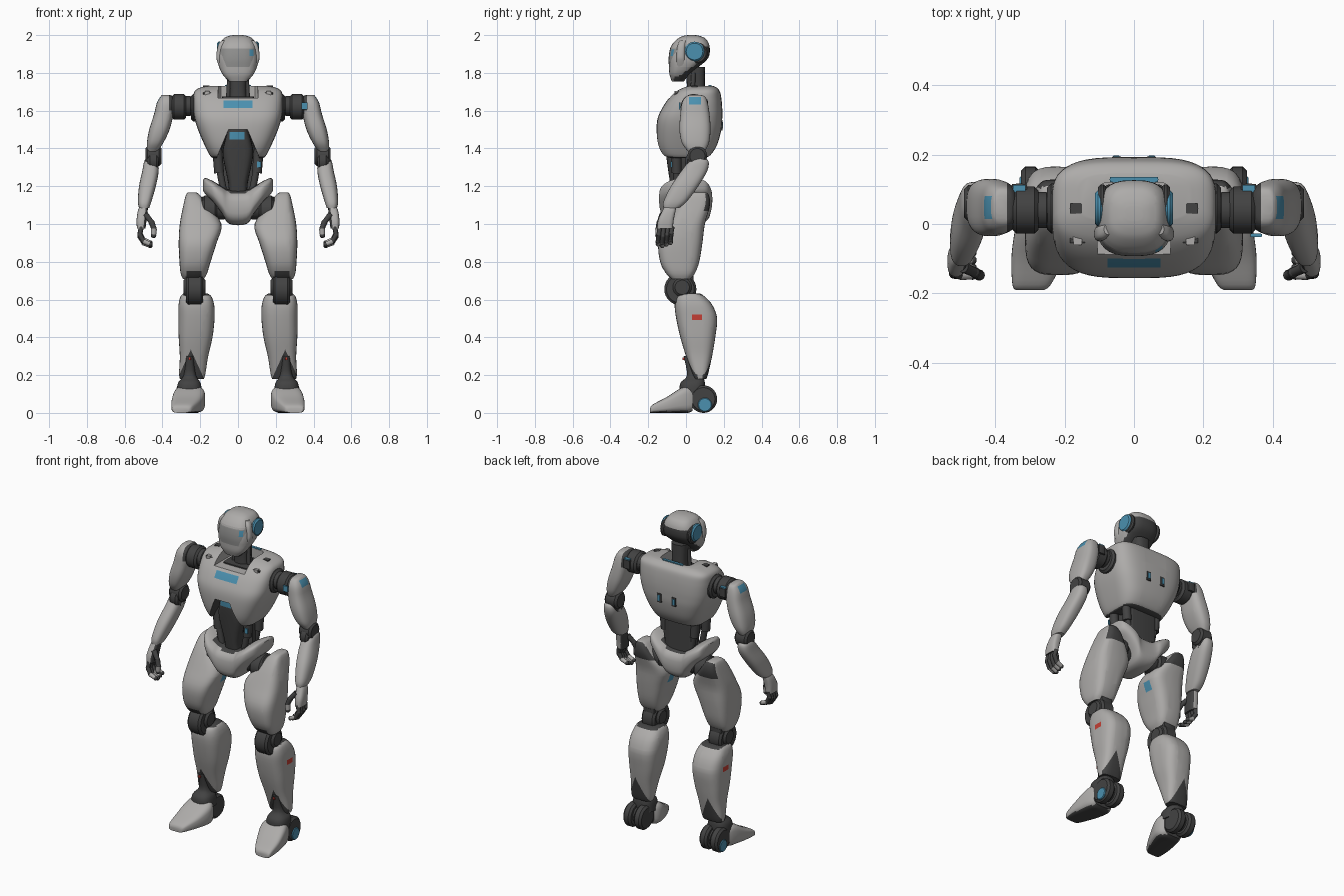
import bpy, bmesh, math
from mathutils import Vector

if "Cube" in bpy.data.objects:
    bpy.data.objects.remove(bpy.data.objects["Cube"])


def material(name, rgb):
    mat = bpy.data.materials.new(name)
    mat.use_nodes = True
    mat.diffuse_color = (*rgb, 1)
    mat.node_tree.nodes["Principled BSDF"].inputs["Base Color"].default_value = (*rgb, 1)
    return mat


PALETTE = [material("light grey shell", (.42, .41, .40)),
           material("dark mechanism", (.055, .055, .055)),
           material("blue light", (.07, .28, .43)),
           material("red mark", (.55, .05, .035)),
           material("mid grey visor", (.28, .28, .275))]
LIGHT, DARK, BLUE, RED, MID = range(len(PALETTE))
AXES = {"x": lambda t, a, b: (t, a, b),
        "y": lambda t, a, b: (a, t, b),
        "z": lambda t, a, b: (a, b, t)}
made = []


def spline(p, q, r, s, t):
    """Catmull-Rom blend of four sections."""
    return [(2 * b + (c - a) * t + (2 * a - 5 * b + 4 * c - d) * t ** 2
             + (3 * b - a - 3 * c + d) * t ** 3) / 2 for a, b, c, d in zip(p, q, r, s)]


def loft(sections, axis="z", power=2.6, steps=4, sides=32, color=LIGHT, bm=None):
    """Skin through sections (position, a_min, a_max, b_min, b_max)."""
    bm = bm or bmesh.new()
    padded = [sections[0], *sections, sections[-1]]
    path = [spline(*padded[i:i + 4], k / steps)
            for i in range(len(sections) - 1) for k in range(steps)] + [sections[-1]]

    def bend(v):
        return math.copysign(abs(v) ** (2 / power), v)

    rings = []
    for t, a0, a1, b0, b1 in path:
        ring = []
        for k in range(sides):
            ang = math.tau * k / sides
            a = (a0 + a1) / 2 + (a1 - a0) / 2 * bend(math.cos(ang))
            b = (b0 + b1) / 2 + (b1 - b0) / 2 * bend(math.sin(ang))
            ring.append(bm.verts.new(AXES[axis](t, a, b)))
        rings.append(ring)
    faces = [bm.faces.new(rings[0]), bm.faces.new(rings[-1])]
    for low, high in zip(rings, rings[1:]):
        for k in range(sides):
            n = (k + 1) % sides
            faces.append(bm.faces.new((low[k], low[n], high[n], high[k])))
    for f in faces:
        f.material_index = color
    bmesh.ops.recalc_face_normals(bm, faces=faces)
    return bm


def drum(x0, x1, y, z, r, color=DARK, bm=None):
    """Disc along x with chamfered rims."""
    c = min(.012, (x1 - x0) / 3)
    rows = [(t, y - k, y + k, z - k, z + k)
            for t, k in ((x0, r - c), (x0 + c, r), (x1 - c, r), (x1, r - c))]
    return loft(rows, "x", 2, 1, color=color, bm=bm)


def rod(bm, p, q, r1, r2, color):
    p, q = Vector(p), Vector(q)
    mat = (q - p).to_track_quat("Z", "Y").to_matrix().to_4x4()
    mat.translation = (p + q) / 2
    res = bmesh.ops.create_cone(bm, cap_ends=True, segments=12, radius1=r1, radius2=r2,
                                depth=(q - p).length, matrix=mat)
    for f in {f for v in res["verts"] for f in v.link_faces}:
        f.material_index = color


def box(x0, x1, y0, y1, z0, z1, color, bm=None):
    return loft([(z0, x0, x1, y0, y1), (z1, x0, x1, y0, y1)], power=12, steps=1,
                sides=16, color=color, bm=bm)


def paint(bm, cuts, rule, color):
    """Cut clean borders along planes, then colour the faces that fit the rule."""
    for co, no in cuts:
        bmesh.ops.bisect_plane(bm, geom=bm.verts[:] + bm.edges[:] + bm.faces[:],
                               plane_co=co, plane_no=no)
    bm.normal_update()
    for f in bm.faces:
        if rule(f.calc_center_median(), f.normal):
            f.material_index = color


def patch(bm, axis, a0, a1, z0, z1, facing, color):
    """Paint a rectangle on the side whose normal leans towards facing."""
    i = "xyz".index(axis)
    side = Vector([float(k == i) for k in range(3)])
    cuts = [(side * a, side) for a in (a0, a1)]
    cuts += [((0, 0, z), (0, 0, 1)) for z in (z0, z1)]
    paint(bm, cuts, lambda c, n: a0 < c[i] < a1 and z0 < c.z < z1
          and n.dot(Vector(facing)) > .2, color)


def make(name, bm, pair=False):
    for prefix in (("left_", "right_") if pair else ("",)):
        if prefix == "right_":
            for v in bm.verts:
                v.co.x *= -1
            bmesh.ops.reverse_faces(bm, faces=bm.faces[:])
        mesh = bpy.data.meshes.new(prefix + name)
        bm.to_mesh(mesh)
        for mat in PALETTE:
            mesh.materials.append(mat)
        obj = bpy.data.objects.new(prefix + name, mesh)
        bpy.context.collection.objects.link(obj)
        made.append(obj)
    bm.free()
    return obj


def carve(target, cutter):
    made.remove(cutter)
    mod = target.modifiers.new("carve", "BOOLEAN")
    mod.operation, mod.object, mod.solver = "DIFFERENCE", cutter, "EXACT"
    bpy.context.view_layer.objects.active = target
    bpy.ops.object.modifier_apply(modifier=mod.name)
    bpy.data.objects.remove(cutter)


OUT, IN, FRONT, BACK = (1, 0, 0), (-1, 0, 0), (0, -1, 0), (0, 1, 0)

# Head with visor, dark nape, cheek guards and ear discs
bm = loft([(1.755, -.05, .05, -.075, -.01), (1.79, -.08, .08, -.087, .015),
           (1.83, -.1, .1, -.09, .065), (1.88, -.109, .109, -.092, .118),
           (1.94, -.1, .1, -.08, .125), (1.98, -.078, .078, -.045, .105),
           (1.995, -.05, .05, -.015, .075), (2, -.025, .025, .01, .05)], power=2.8)
paint(bm, [((x * .06, 0, 1.83), (1, 0, -x * .4)) for x in (-1, 1)]
      + [((0, 0, z), (0, 0, 1)) for z in (1.83, 1.93)],
      lambda c, n: n.y < -.2 and 1.83 < c.z < 1.93 and abs(c.x) < .06 + (c.z - 1.83) * .4, MID)
patch(bm, "x", .062, .082, 1.89, 1.925, FRONT, BLUE)
paint(bm, [((0, .06, 0), BACK), ((0, 0, 1.94), (0, 0, 1))],
      lambda c, n: c.y > .06 and c.z < 1.94 or n.z < -.6, DARK)
make("head", bm)
make("cheek_guard", loft([(1.81, .07, .09, -.05, 0), (1.86, .075, .11, -.05, -.004),
                          (1.89, .075, .115, -.05, -.006), (1.945, .07, .106, -.045, -.004),
                          (1.972, .06, .086, -.03, 0)]), True)
bm = drum(.08, .103, .058, 1.905, .056)
drum(.088, .112, .045, 1.913, .052, BLUE, bm)
make("ear_disc", bm, True)

# Neck
bm = loft([(1.6, -.06, .06, 0, .11), (1.7, -.045, .045, .005, .1), (1.83, -.05, .05, 0, .1)],
          color=DARK)
for x in (-.055, .055):
    rod(bm, (x, .03, 1.62), (x * .8, .04, 1.8), .012, .012, DARK)
make("neck", bm)

# Chest shell with light bar, waist notch and neck opening
bm = loft([(1.35, -.135, .135, -.1, .1), (1.365, -.15, .15, -.13, .13),
           (1.42, -.178, .178, -.15, .165), (1.5, -.212, .212, -.156, .187),
           (1.56, -.23, .23, -.15, .192), (1.61, -.236, .236, -.128, .192),
           (1.66, -.237, .237, -.095, .188),
           (1.7, -.231, .231, -.055, .18), (1.72, -.205, .205, -.02, .165),
           (1.731, -.16, .16, .01, .145)], power=3.6, sides=48)
paint(bm, [], lambda c, n: n.z < -.8, DARK)
patch(bm, "x", -.076, .076, 1.614, 1.653, FRONT, BLUE)
chest = make("chest", bm)
notch = loft([(1.3, -.135, .135, -.3, -.02), (1.5, -.05, .05, -.3, -.02)],
             power=12, steps=1, sides=16, color=DARK)
carve(chest, make("notch_cutter", notch))
carve(chest, make("neck_cutter", box(-.105, .105, -.3, .12, 1.668, 1.9, LIGHT)))
make("neck_well", box(-.085, .085, -.03, .115, 1.65, 1.675, DARK))
make("collar_light", box(-.07, .07, .12, .136, 1.7, 1.737, BLUE))
bm = box(.14, .185, -.055, -.02, 1.65, 1.697, DARK)
box(.15, .175, -.06, -.025, 1.665, 1.703, LIGHT, bm)
box(.15, .185, .03, .06, 1.7, 1.732, DARK, bm)
make("collar_bracket", bm, True)
bm = box(.036, .064, .165, .194, 1.495, 1.55, DARK)
box(.042, .06, .165, .197, 1.505, 1.54, BLUE, bm)
make("back_slot", bm, True)

# Abdomen column with rear block, side pistons and a small side light
bm = loft([(1.16, -.05, .05, -.075, .08), (1.22, -.052, .052, -.085, .085),
           (1.36, -.08, .08, -.105, .08), (1.44, -.07, .07, -.115, .07),
           (1.52, -.045, .045, -.12, .06)], power=4, color=DARK)
patch(bm, "x", -.045, .035, 1.447, 1.488, FRONT, BLUE)
box(-.09, .09, .01, .085, 1.15, 1.38, DARK, bm)
make("abdomen", bm)
bm = bmesh.new()
for y in (-.05, .06):
    rod(bm, (.075, y, 1.17), (.1, y, 1.3), .018, .018, DARK)
    rod(bm, (.1, y, 1.27), (.112, y, 1.42), .026, .026, DARK)
make("waist_piston", bm, True)
make("waist_light", box(.1, .122, -.082, -.074, 1.3, 1.33, BLUE))

# Pelvis, lofted from hip wing to hip wing
half = [(.184, -.04, .07, 1.175, 1.235), (.17, -.09, .11, 1.155, 1.243),
        (.13, -.135, .132, 1.115, 1.226), (.085, -.143, .14, 1.055, 1.2),
        (.045, -.135, .132, 1.0, 1.182)]
bm = loft([(-row[0], *row[1:]) for row in half] + half[::-1], "x", 3)
paint(bm, [((x, 0, 0), OUT) for x in (-.11, .11)],
      lambda c, n: n.z > .6 and abs(c.x) < .11 and abs(c.y) < .1, DARK)
make("pelvis", bm)
bm = drum(.06, .2, .02, 1.085, .06)
drum(.11, .19, .02, 1.075, .075, DARK, bm)
make("hip_joint", bm, True)

# Thigh with a dark rear pivot, knee slot and inner light
bm = loft([(1.168, .225, .262, .03, .1), (1.155, .203, .275, 0, .12),
           (1.1, .16, .289, -.045, .127), (1.0, .088, .308, -.1, .1),
           (.9, .113, .314, -.145, .087), (.8, .145, .31, -.137, .07),
           (.74, .163, .304, -.107, .048), (.71, .18, .292, -.08, .025)], power=3.4)
patch(bm, "y", -.022, .028, .915, .97, IN, BLUE)
patch(bm, "x", .192, .272, .7, .75, FRONT, DARK)
paint(bm, [((0, 0, 1.07), (0, 0, 1))],
      lambda c, n: n.z < -.7 or c.z > 1.07 and n.y > .35, DARK)
make("thigh", bm, True)

# Knee drum, side discs and rear link
bm = drum(.185, .275, -.03, .655, .085)
drum(.172, .288, -.02, .665, .05, DARK, bm)
box(.19, .27, -.03, .04, .57, .76, DARK, bm)
make("knee", bm, True)

# Shin with knee slot, outer mark and ankle gaps front and rear
bm = loft([(.632, .16, .29, -.02, .075), (.615, .14, .305, -.05, .1),
           (.57, .126, .315, -.06, .14), (.5, .124, .316, -.052, .165),
           (.4, .135, .314, -.03, .155), (.3, .158, .308, 0, .138),
           (.21, .172, .312, .03, .118), (.18, .18, .308, .042, .108)], power=3)
patch(bm, "y", .033, .084, .492, .522, OUT, RED)
patch(bm, "x", .192, .268, .575, .64, FRONT, DARK)
apex = Vector((.25, 0, .335))
paint(bm, [(apex, (2.2, 0, s)) for s in (-1, 1)],
      lambda c, n: abs(n.y) > .25 and apex.z - c.z > 2.2 * abs(c.x - apex.x)
      or abs(n.z) > .8, DARK)
make("shin", bm, True)

# Ankle
bm = loft([(.1, .19, .325, -.035, .1), (.158, .198, .318, -.03, .1),
           (.2, .222, .288, .005, .09), (.3, .235, .275, -.012, .06)], color=DARK)
box(.25, .262, -.018, 0, .28, .292, RED, bm)
make("ankle", bm, True)

# Foot and twin heel discs
bm = loft([(-.19, .26, .34, 0, .025), (-.175, .24, .35, 0, .045), (-.1, .2, .353, 0, .085),
           (-.03, .175, .345, 0, .13), (.01, .178, .335, 0, .143), (.035, .195, .325, .01, .13)],
          "y", 3.6)
paint(bm, [], lambda c, n: n.z < -.8 or n.y > .8, DARK)
make("foot", bm, True)
bm = drum(.2, .252, .092, .073, .073)
drum(.272, .325, .092, .073, .073, DARK, bm)
drum(.24, .285, .085, .075, .05, DARK, bm)
drum(.318, .33, .1, .043, .037, BLUE, bm)
make("heel", bm, True)

# Shoulder joint with rear light on a dark bracket
bm = drum(.215, .25, .045, 1.615, .072)
drum(.24, .3, .04, 1.625, .052, DARK, bm)
drum(.275, .35, .04, 1.62, .068, DARK, bm)
box(.308, .352, .08, .116, 1.6, 1.652, DARK, bm)
box(.312, .348, .09, .113, 1.65, 1.659, BLUE, bm)
make("shoulder", bm, True)
make("left_shoulder_light", box(.335, .368, -.037, -.028, 1.607, 1.643, BLUE))

# Upper arm with outer light
bm = loft([(1.684, .37, .4, .03, .07), (1.675, .345, .41, 0, .1),
           (1.64, .333, .43, -.022, .115), (1.58, .342, .445, -.03, .125),
           (1.5, .362, .47, -.035, .13), (1.43, .395, .482, -.022, .122),
           (1.385, .425, .48, .01, .1)], power=2.8)
patch(bm, "y", .015, .08, 1.633, 1.672, OUT, BLUE)
paint(bm, [((0, 0, 1.6), (0, 0, 1)), ((.365, 0, 0), OUT)],
      lambda c, n: c.z > 1.6 and c.x < .365 or n.z < -.7, DARK)
make("upper_arm", bm, True)

# Elbow and forearm
bm = drum(.405, .49, .06, 1.36, .052)
drum(.42, .478, .05, 1.33, .055, DARK, bm)
make("elbow", bm, True)
make("forearm", loft([(1.35, .445, .485, .05, .1), (1.33, .425, .497, .015, .12),
                      (1.28, .42, .507, -.025, .112), (1.2, .435, .524, -.08, .065),
                      (1.12, .458, .53, -.118, .005), (1.085, .47, .524, -.12, -.035)]), True)

# Hand with curled fingers and thumb
bm = loft([(1.1, .478, .517, -.11, -.05), (1.07, .478, .53, -.125, -.055),
           (1.02, .484, .537, -.148, -.065), (.975, .49, .535, -.152, -.07)], power=3)
paint(bm, [], lambda c, n: n.x < -.4 or abs(n.z) > .8, DARK)


def finger(points, radius):
    for k, (p, q) in enumerate(zip(points, points[1:])):
        rod(bm, p, q, radius, radius * .85, LIGHT if k > 1 else DARK)
        ball = bmesh.ops.create_icosphere(bm, subdivisions=2, radius=radius * .95)
        bmesh.ops.translate(bm, verts=ball["verts"], vec=q)
        for f in {f for v in ball["verts"] for f in v.link_faces}:
            f.material_index = DARK


for i in range(4):
    y, drop = -.14 + .022 * i, .008 * abs(i - 1)
    finger([(.512, y, .985), (.52, y - .004, .935 + drop), (.5, y - .008, .9 + drop),
            (.465, y - .008, .885 + drop)], .0135)
finger([(.49, -.125, 1.05), (.458, -.14, 1.01), (.445, -.147, .975), (.447, -.148, .94)], .016)
make("hand", bm, True)

# Smooth shading with sharp edges kept
bpy.ops.object.select_all(action="DESELECT")
for obj in made:
    obj.select_set(True)
bpy.context.view_layer.objects.active = made[0]
bpy.ops.object.shade_smooth_by_angle(angle=math.radians(35))
